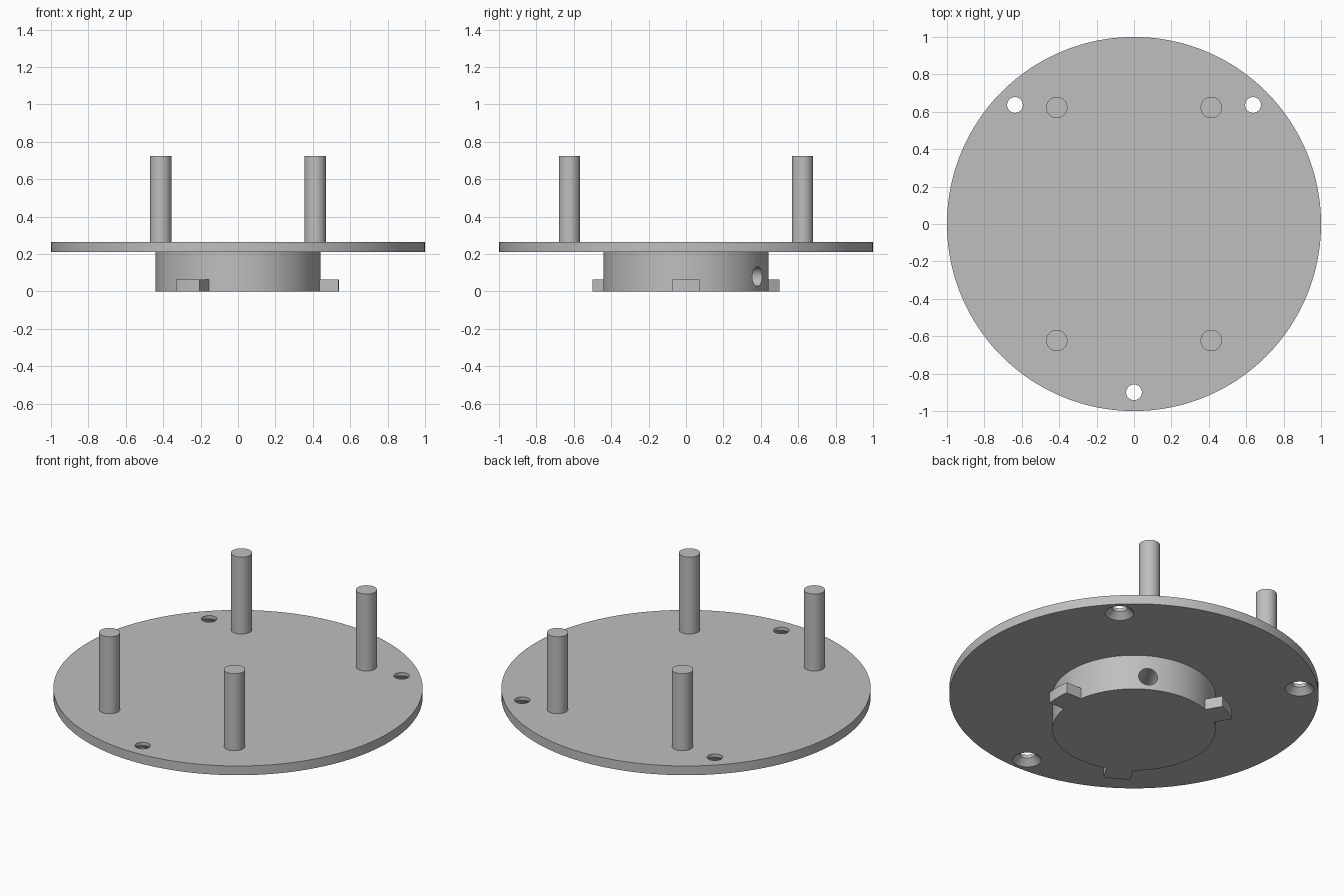
import bpy, bmesh, math
from mathutils import Matrix, Vector

if "Cube" in bpy.data.objects:
    bpy.data.objects.remove(bpy.data.objects["Cube"])

grey = bpy.data.materials.new("plain grey")
grey.diffuse_color = (0.52, 0.52, 0.52, 1)
grey.use_nodes = True
grey.node_tree.nodes["Principled BSDF"].inputs["Base Color"].default_value = grey.diffuse_color


def finish(name, bm):
    bmesh.ops.recalc_face_normals(bm, faces=bm.faces)
    mesh = bpy.data.meshes.new(name)
    bm.to_mesh(mesh)
    bm.free()
    mesh.materials.append(grey)
    ob = bpy.data.objects.new(name, mesh)
    bpy.context.collection.objects.link(ob)
    return ob


def prism(name, points, z0, z1):
    """Extrude a flat outline from z0 up to z1."""
    bm = bmesh.new()
    face = bm.faces.new([bm.verts.new((x, y, z0)) for x, y in points])
    top = bmesh.ops.extrude_face_region(bm, geom=[face])["geom"]
    bmesh.ops.translate(bm, vec=(0, 0, z1 - z0),
                        verts=[v for v in top if isinstance(v, bmesh.types.BMVert)])
    return finish(name, bm)


def cone(name, r1, r2, depth, matrix, sides=48):
    """Cone or cylinder centred on the given matrix."""
    bm = bmesh.new()
    bmesh.ops.create_cone(bm, cap_ends=True, segments=sides, radius1=r1,
                          radius2=r2, depth=depth, matrix=matrix)
    return finish(name, bm)


def upright(name, x, y, z0, z1, r1, r2=None, sides=48):
    return cone(name, r1, r1 if r2 is None else r2, z1 - z0,
                Matrix.Translation((x, y, (z0 + z1) / 2)), sides)


def select_only(ob):
    bpy.ops.object.select_all(action='DESELECT')
    ob.select_set(True)
    bpy.context.view_layer.objects.active = ob


def cut(ob, cutter):
    cutter.hide_render = True
    select_only(ob)
    mod = ob.modifiers.new("cut", 'BOOLEAN')
    mod.operation, mod.solver, mod.object = 'DIFFERENCE', 'EXACT', cutter
    bpy.ops.object.modifier_apply(modifier=mod.name)
    bpy.data.objects.remove(cutter)


parts = []

# round plate with three countersunk screw holes
plate = upright("plate", 0, 0, 0.21, 0.265, 1.0, sides=160)
for deg in (45, 135, 270):
    x, y = 0.9 * math.cos(math.radians(deg)), 0.9 * math.sin(math.radians(deg))
    cut(plate, upright("hole_cutter", x, y, 0.15, 0.35, 0.042))
    cut(plate, upright("countersink_cutter", x, y, 0.20, 0.245, 0.088, 0.042))
parts.append(plate)

# boss under the plate with a blind radial hole
boss = upright("boss", 0, 0, 0, 0.21, 0.442, sides=128)
out = Vector((math.cos(math.radians(60)), math.sin(math.radians(60)), 0))
turn = out.to_track_quat('Z', 'Y').to_matrix().to_4x4()
cut(boss, cone("side_hole_cutter", 0.052, 0.052, 0.4,
               Matrix.Translation(out * 0.44 + Vector((0, 0, 0.08))) @ turn))
parts.append(boss)

# three bayonet tabs, curved on the outside
half = 0.073
ys = [half * (i / 5 - 1) for i in range(11)]
outline = [(math.sqrt(0.541 ** 2 - y * y), y) for y in ys]
outline += [(math.sqrt(0.437 ** 2 - y * y), y) for y in reversed(ys)]
for i in range(3):
    tab = prism(f"bayonet_tab_{i + 1}", outline, 0, 0.065)
    tab.data.transform(Matrix.Rotation(i * math.tau / 3, 4, 'Z'))
    parts.append(tab)

# four standing pins
for sx in (-1, 1):
    for sy in (-1, 1):
        parts.append(upright("pin", sx * 0.413, sy * 0.623, 0.265, 0.725, 0.057))

for ob in parts:
    select_only(ob)
    bpy.ops.object.shade_smooth_by_angle(angle=math.radians(30))
